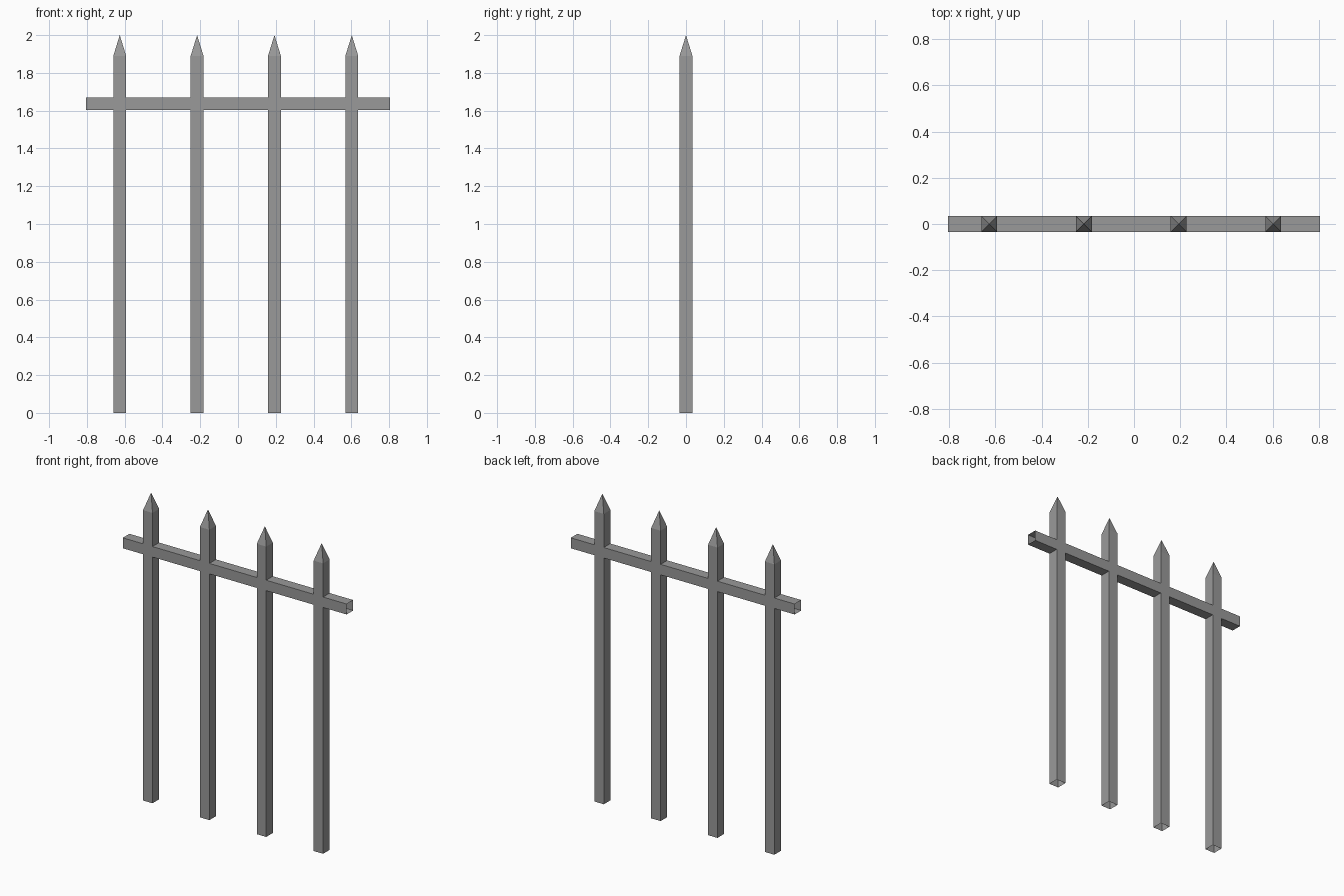
import bpy, bmesh
from mathutils import Matrix

cube = bpy.data.objects.get("Cube")
if cube:
    bpy.data.objects.remove(cube, do_unlink=True)

HALF = 0.034                      # half thickness of all bars
POST_X = [-0.626 + 0.4095 * i for i in range(4)]
SHOULDER, TIP = 1.89, 2.0
RAIL_Z, RAIL_END = 1.637, 0.806

grey = bpy.data.materials.new("iron grey")
grey.use_nodes = True
colour = (0.32, 0.32, 0.32, 1)
grey.diffuse_color = colour
grey.node_tree.nodes["Principled BSDF"].inputs["Base Color"].default_value = colour


def finish(bm, name):
    bmesh.ops.recalc_face_normals(bm, faces=bm.faces)
    mesh = bpy.data.meshes.new(name)
    bm.to_mesh(mesh)
    bm.free()
    mesh.materials.append(grey)
    bpy.context.collection.objects.link(bpy.data.objects.new(name, mesh))


def bar(low, high):
    """Box between two corners."""
    bm = bmesh.new()
    size = [b - a for a, b in zip(low, high)]
    mid = [(a + b) / 2 for a, b in zip(low, high)]
    bmesh.ops.create_cube(bm, size=1, matrix=Matrix.Translation(mid) @ Matrix.Diagonal((*size, 1)))
    return bm


def remove_faces(bm, test):
    bmesh.ops.delete(bm, geom=[f for f in bm.faces if test(f)], context="FACES")


# Posts: square tubes, open below, drawn to a pyramid point
for i, x in enumerate(POST_X):
    bm = bar((x - HALF, -HALF, 0), (x + HALF, HALF, SHOULDER))
    bm.normal_update()
    cap = [f for f in bm.faces if f.normal.z > 0.9]
    tip = bmesh.ops.poke(bm, faces=cap)["verts"][0]
    tip.co.z = TIP
    finish(bm, f"post_{i + 1}")
    mesh = bpy.data.objects[f"post_{i + 1}"].data
    bm = bmesh.new()
    bm.from_mesh(mesh)
    remove_faces(bm, lambda f: f.normal.z < -0.9)
    bm.to_mesh(mesh)
    bm.free()

# Rail: open square tube sections fitted between the posts
starts = [-RAIL_END] + [x + HALF for x in POST_X]
ends = [x - HALF for x in POST_X] + [RAIL_END]
for i, (a, b) in enumerate(zip(starts, ends)):
    bm = bar((a, -HALF, RAIL_Z - HALF), (b, HALF, RAIL_Z + HALF))
    bm.normal_update()
    remove_faces(bm, lambda f: abs(f.normal.x) > 0.9)
    finish(bm, f"rail_section_{i + 1}")
